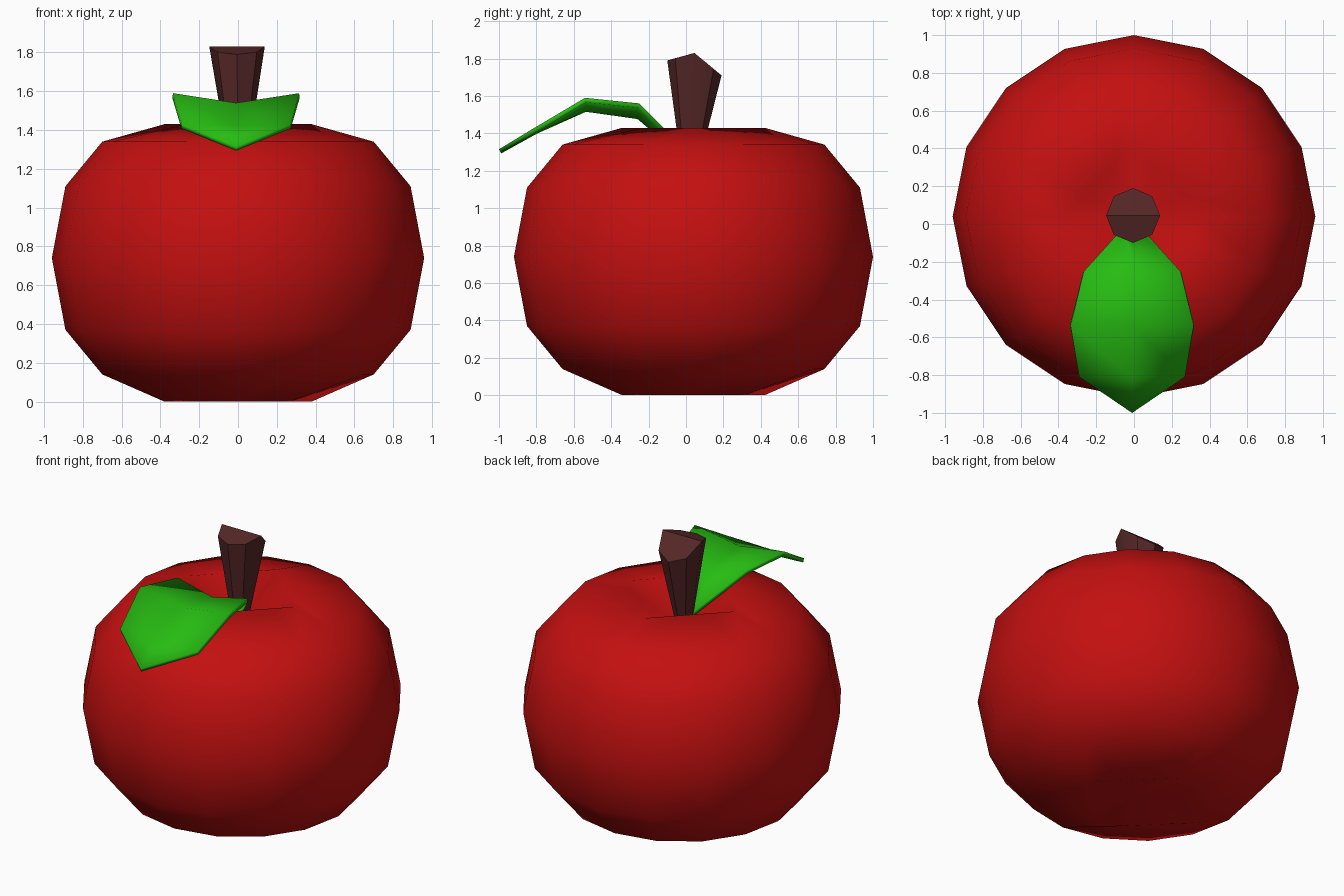
import bpy
from math import cos, sin, pi, radians

default = bpy.data.objects.get("Cube")
if default:
    bpy.data.objects.remove(default)


def material(name, rgb):
    m = bpy.data.materials.new(name)
    m.use_nodes = True
    m.diffuse_color = (*rgb, 1)
    bsdf = m.node_tree.nodes["Principled BSDF"]
    bsdf.inputs["Base Color"].default_value = (*rgb, 1)
    bsdf.inputs["Roughness"].default_value = 0.8
    return m


def make_object(name, verts, faces, mat, sharp_angle):
    mesh = bpy.data.meshes.new(name)
    mesh.from_pydata(verts, [], faces)
    mesh.materials.append(mat)
    obj = bpy.data.objects.new(name, mesh)
    bpy.context.collection.objects.link(obj)
    bpy.ops.object.select_all(action="DESELECT")
    obj.select_set(True)
    bpy.context.view_layer.objects.active = obj
    bpy.ops.object.shade_smooth_by_angle(angle=radians(sharp_angle))
    return obj


def bridge(first, second, n):
    """Quads between two rings of n vertices, lower ring first."""
    return [(first + i, first + (i + 1) % n, second + (i + 1) % n, second + i)
            for i in range(n)]


def fan(ring, centre, n, up):
    """Triangles from a ring to a centre vertex."""
    tris = [(ring + i, ring + (i + 1) % n, centre) for i in range(n)]
    return tris if up else [t[::-1] for t in tris]


red = material("apple red", (0.55, 0.005, 0.005))
green = material("leaf green", (0.02, 0.50, 0.006))
brown = material("stem brown", (0.09, 0.02, 0.02))

# Fruit: stacked rings, with squared rims around the hollows at both ends
SEG, AXIS_Y = 16, 0.04
profile = [(0.38, 0.0), (0.70, 0.14), (0.89, 0.37), (0.96, 0.74),
           (0.89, 1.11), (0.70, 1.34), (0.38, 1.43)]
verts, faces = [], []
for k, (radius, z) in enumerate(profile):
    for i in range(SEG):
        a = 2 * pi * i / SEG
        r = radius
        if k in (0, len(profile) - 1):
            r /= abs(cos(a)) + abs(sin(a))
        verts.append((r * cos(a), AXIS_Y + r * sin(a), z))
for k in range(len(profile) - 1):
    faces += bridge(k * SEG, (k + 1) * SEG, SEG)
last = (len(profile) - 1) * SEG
verts += [(0, AXIS_Y, 0.08), (0, AXIS_Y, 1.23)]
faces += fan(0, last + SEG, SEG, False) + fan(last, last + SEG + 1, SEG, True)
make_object("fruit", verts, faces, red, 100)

# Stem: flared eight-sided post with a slanting, ridged top
N = 8
verts = []
for i in range(N):
    a = 2 * pi * i / N
    verts.append((0.04 * cos(a), 0.02 + 0.04 * sin(a), 1.2))
for i in range(N):
    a = 2 * pi * i / N
    s = sin(a)
    z = 1.83 - (0.12 * s if s > 0 else -0.04 * s)
    verts.append((-0.005 + 0.143 * cos(a), 0.045 + 0.145 * s, z))
verts.append((-0.005, 0.045, 1.83))
faces = bridge(0, N, N) + fan(N, 2 * N, N, True) + [tuple(range(N))[::-1]]
make_object("stem", verts, faces, brown, 40)

# Leaf: rows of y, half width, edge height and midrib height
rows = [(0.00, 0.03, 1.31, 1.29), (-0.25, 0.255, 1.56, 1.50),
        (-0.54, 0.325, 1.59, 1.54), (-0.81, 0.28, 1.43, 1.42)]
verts, faces = [], []
for y, w, edge, rib in rows:
    verts += [(-0.01 - w, y, edge), (-0.01, y, rib), (-0.01 + w, y, edge)]
verts.append((-0.01, -1.0, 1.315))
for k in range(len(rows) - 1):
    for side in (0, 1):
        a = 3 * k + side
        faces.append((a, a + 3, a + 4, a + 1))
tip = len(verts) - 1
faces += [(tip - 3, tip, tip - 2), (tip - 2, tip, tip - 1)]
leaf = make_object("leaf", verts, faces, green, 50)
thick = leaf.modifiers.new("thickness", "SOLIDIFY")
thick.thickness = 0.025
thick.offset = -1
